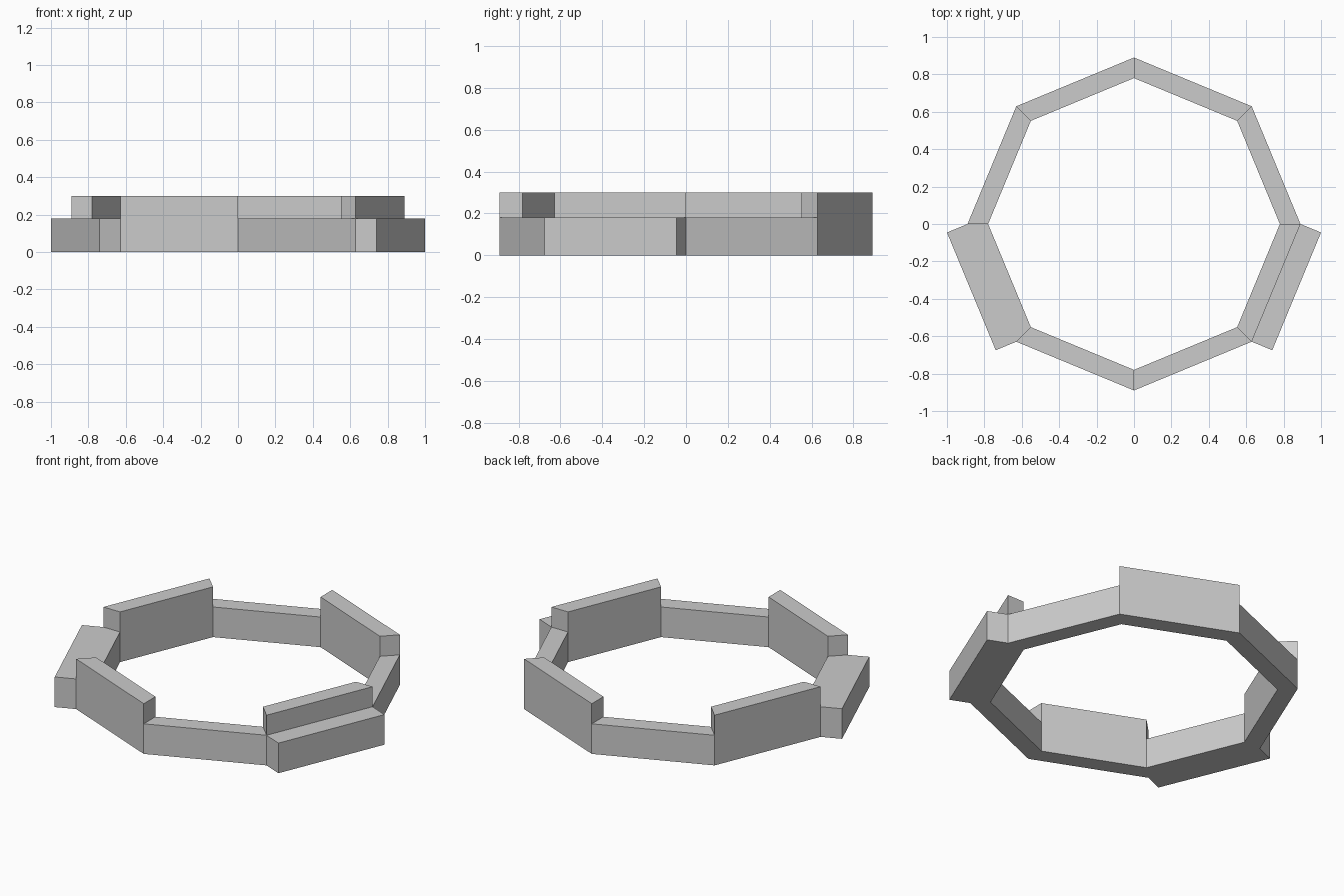
import bpy
import bmesh
from math import cos, sin, pi
from mathutils import Vector

cube = bpy.data.objects.get("Cube")
if cube:
    bpy.data.objects.remove(cube, do_unlink=True)

OUTER, INNER = 0.89, 0.78
LOW, TALL = 0.18, 0.30
LEDGE = 0.119
SIDES = 8

grey = bpy.data.materials.new("light_grey")
grey.use_nodes = True
colour = (0.6, 0.6, 0.6, 1)
grey.diffuse_color = colour
grey.node_tree.nodes["Principled BSDF"].inputs["Base Color"].default_value = colour


def corner(radius, i):
    a = 2 * pi * i / SIDES
    return Vector((radius * cos(a), radius * sin(a), 0))


def prism(name, outline, height):
    """Extrude a flat outline upwards from the ground."""
    mesh = bpy.data.meshes.new(name)
    bm = bmesh.new()
    base = bm.faces.new([bm.verts.new(p) for p in outline])
    top = bmesh.ops.extrude_face_region(bm, geom=[base], use_keep_orig=True)
    moved = [v for v in top["geom"] if isinstance(v, bmesh.types.BMVert)]
    bmesh.ops.translate(bm, verts=moved, vec=(0, 0, height))
    bmesh.ops.recalc_face_normals(bm, faces=bm.faces)
    bm.to_mesh(mesh)
    bm.free()
    mesh.materials.append(grey)
    obj = bpy.data.objects.new(name, mesh)
    bpy.context.collection.objects.link(obj)
    return obj


# Octagonal wall, alternating low and tall sections
for i in range(SIDES):
    tall = i % 2 == 1
    outline = [corner(INNER, i), corner(OUTER, i),
               corner(OUTER, i + 1), corner(INNER, i + 1)]
    name = ("tall" if tall else "low") + f"_wall_{i + 1}"
    prism(name, outline, TALL if tall else LOW)

# Low outer ledges on the two front side sections
for name, i in (("right_ledge", 4), ("left_ledge", 7)):
    a, b = corner(OUTER, i), corner(OUTER, i + 1)
    out = (a + b).normalized() * LEDGE
    prism(name, [a, a + out, b + out, b], LOW)
